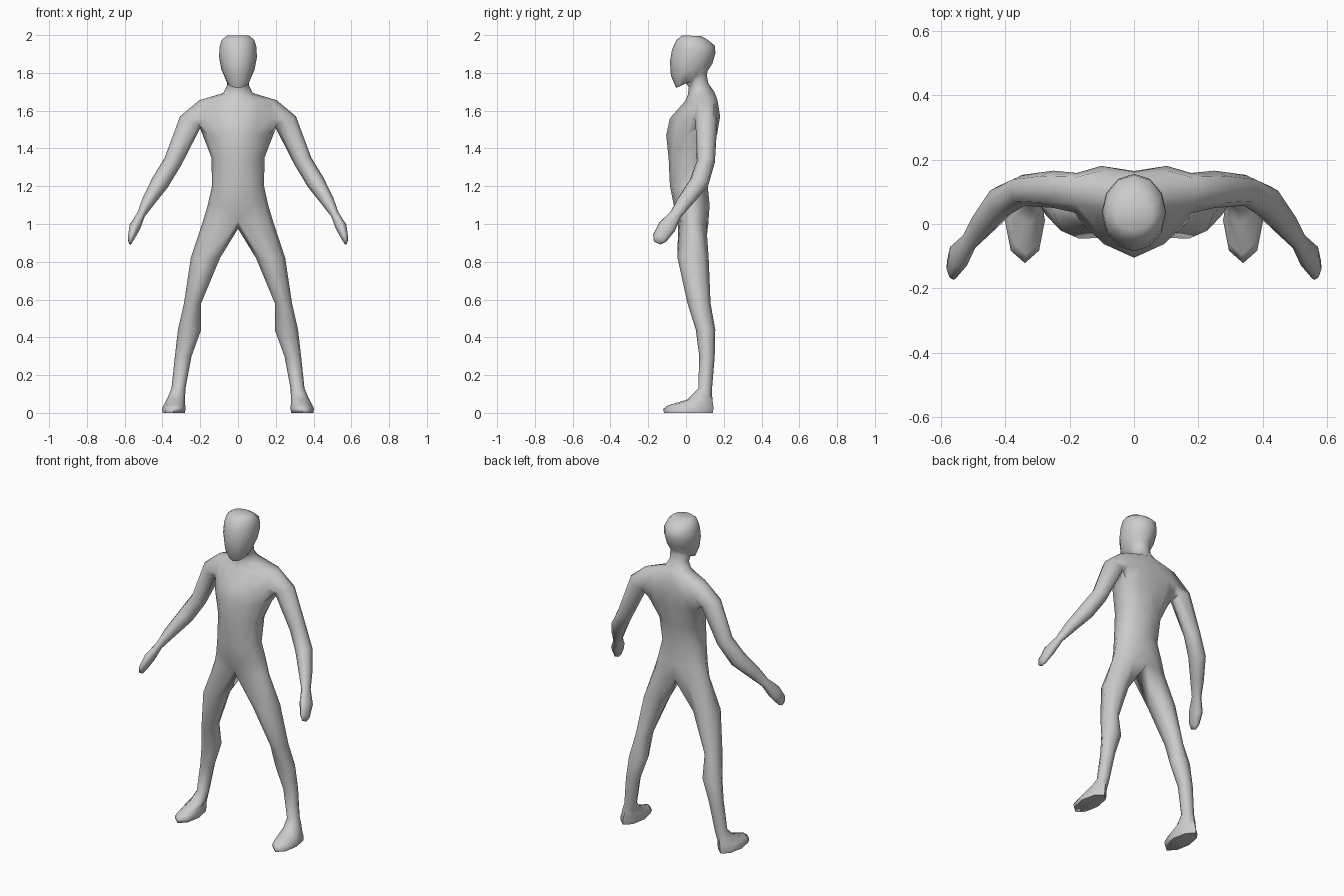
import bpy, bmesh, math
from mathutils import Vector

if "Cube" in bpy.data.objects:
    bpy.data.objects.remove(bpy.data.objects["Cube"])

mat = bpy.data.materials.new("light_grey")
mat.diffuse_color = (0.6, 0.6, 0.6, 1)
mat.use_nodes = True
mat.node_tree.nodes["Principled BSDF"].inputs["Base Color"].default_value = mat.diffuse_color

bm = bmesh.new()   # right half of the body, mirrored across x = 0


def bridge(a, b, closed=True):
    n = len(a)
    for i in range(n if closed else n - 1):
        j = (i + 1) % n
        bm.faces.new((a[i], a[j], b[j], b[i]))


def half_ring(yf, zf, yb, zb, w, shift=0.0):
    """Half ellipse from front to back; shift pushes the flank backwards."""
    ring = []
    for k in range(-3, 4):
        t = math.radians(30 * k)
        f = (math.sin(t) + 1) / 2
        x = 0 if abs(k) == 3 else w * math.cos(t)
        ring.append(bm.verts.new((x, yf + (yb - yf) * f + shift * math.cos(t),
                                  zf + (zb - zf) * f)))
    return ring


# Torso, neck and head: front y, front z, back y, back z, half width, flank shift
trunk = [half_ring(*r) for r in (
    (-.042, 1.02, .118, 1.00, .187),
    (-.065, 1.10, .125, 1.10, .160),
    (-.085, 1.20, .115, 1.20, .138),
    (-.092, 1.35, .140, 1.35, .140, .01),
    (-.105, 1.47, .158, 1.48, .188, .05),
    (-.085, 1.56, .165, 1.57, .205, .065),
    (-.005, 1.650, .162, 1.66, .205, .03),
    (.010, 1.685, .150, 1.70, .078),
    (.015, 1.725, .118, 1.745, .057),
    (.000, 1.745, .110, 1.79, .060),
    (-.052, 1.720, .115, 1.81, .064),
    (-.080, 1.785, .140, 1.85, .088),
    (-.085, 1.86, .156, 1.905, .100),
    (-.074, 1.925, .152, 1.945, .098),
    (-.050, 1.975, .115, 1.975, .086),
    (-.020, 1.998, .080, 1.995, .060),
)]
LOW, MID, TOP = 4, 5, 6
for i in range(len(trunk) - 1):
    a, b = trunk[i], trunk[i + 1]
    for k in range(6):
        if i in (LOW, MID) and k in (2, 3):
            continue   # opening for the arm
        bm.faces.new((a[k], a[k + 1], b[k + 1], b[k]))
bm.faces.new(trunk[-1])

# Arm: centre, radius across, radius front to back
arm = [
    ((.250, .108, 1.545), .062, .058),
    ((.345, .105, 1.33), .048, .048),
    ((.412, .070, 1.22), .048, .052),
    ((.475, -.005, 1.12), .035, .042),
    ((.513, -.055, 1.05), .022, .032),
    ((.546, -.100, .985), .030, .048),
    ((.566, -.140, .925), .018, .040),
    ((.570, -.152, .900), .008, .020),
]
lo, mi, to = trunk[LOW], trunk[MID], trunk[TOP]
prev = [lo[3], lo[4], mi[4], to[4], to[3], to[2], mi[2], lo[2]]
bm.verts.remove(mi[3])
pts = [Vector(a[0]) for a in arm]
for i, (c, ra, rb) in enumerate(arm):
    d = (pts[min(i + 1, len(pts) - 1)] - pts[max(i - 1, 0)]).normalized()
    y = Vector((0, 1, 0))
    back = (y - d * y.dot(d)).normalized()
    up = d.cross(back)
    ring = [bm.verts.new(pts[i] - up * ra * math.cos(j * math.pi / 4)
                         + back * rb * math.sin(j * math.pi / 4)) for j in range(8)]
    bridge(prev, ring)
    prev = ring
bm.faces.new(prev)

# Leg and foot: inner x, outer x, front y, front z, back y, back z
prev = trunk[0] + [bm.verts.new((0, .04, .975))]
for x0, x1, yf, zf, yb, zb in (
    (.095, .250, -.045, .82, .120, .82),
    (.195, .286, .008, .58, .130, .58),
    (.195, .318, .052, .44, .155, .44),
    (.246, .334, .070, .30, .152, .30),
    (.278, .352, .065, .13, .138, .13),
    (.280, .372, .005, .070, .138, .095),
    (.280, .390, -.095, .040, .142, .055),
    (.277, .402, -.122, .020, .146, .025),
    (.282, .400, -.115, .000, .142, .000),
):
    ring = []
    for j in range(8):
        t = math.radians(-135 + 45 * j)
        f = (math.sin(t) + 1) / 2
        ring.append(bm.verts.new(((x0 + x1) / 2 + (x1 - x0) / 2 * math.cos(t),
                                  yf + (yb - yf) * f, zf + (zb - zf) * f)))
    bridge(prev, ring)
    prev = ring
bm.faces.new(prev)

# Remove the faces lying on the mirror plane
seam = [f for f in bm.faces if all(abs(v.co.x) < 1e-5 for v in f.verts)]
bmesh.ops.delete(bm, geom=seam, context='FACES_ONLY')
bmesh.ops.recalc_face_normals(bm, faces=bm.faces)

mesh = bpy.data.meshes.new("body")
bm.to_mesh(mesh)
bm.free()
mesh.materials.append(mat)
body = bpy.data.objects.new("body", mesh)
bpy.context.collection.objects.link(body)
mirror = body.modifiers.new("mirror", 'MIRROR')
mirror.use_clip = True
mirror.merge_threshold = 0.0005

# Smooth skin with crisp sole edges
bpy.context.view_layer.objects.active = body
body.select_set(True)
bpy.ops.object.shade_smooth_by_angle(angle=math.radians(75))
